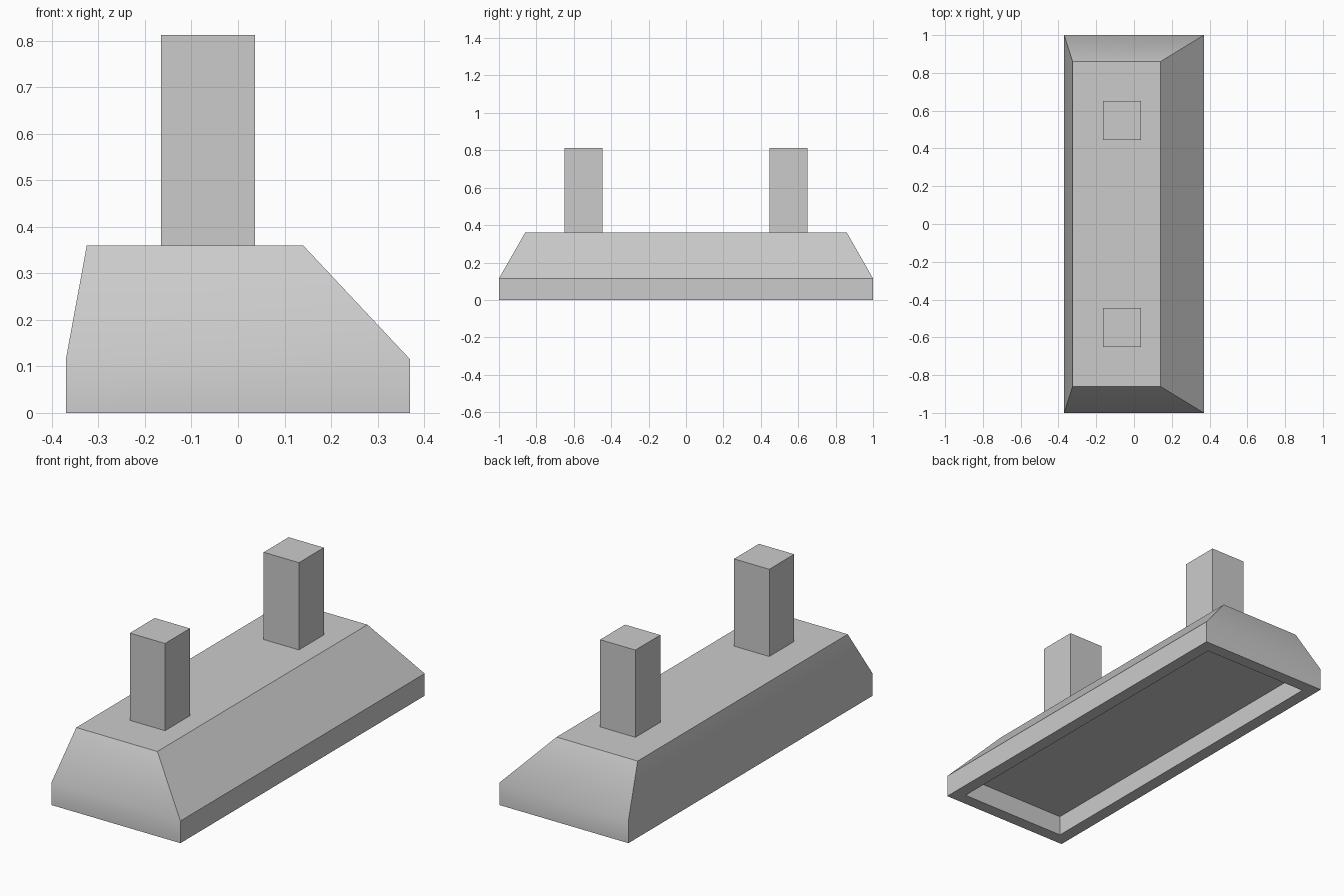
import bpy, bmesh
from math import radians

if "Cube" in bpy.data.objects:
    bpy.data.objects.remove(bpy.data.objects["Cube"])


def make_object(name, bm):
    bmesh.ops.recalc_face_normals(bm, faces=bm.faces)
    mesh = bpy.data.meshes.new(name)
    bm.to_mesh(mesh)
    bm.free()
    obj = bpy.data.objects.new(name, mesh)
    bpy.context.collection.objects.link(obj)
    return obj


def ring(bm, x0, x1, y, z):
    return [bm.verts.new(p) for p in ((x0, -y, z), (x1, -y, z), (x1, y, z), (x0, y, z))]


def loft(name, sections):
    """Closed body through rectangular sections (x0, x1, half_y, z)."""
    bm = bmesh.new()
    rings = [ring(bm, *s) for s in sections]
    for a, b in zip(rings, rings[1:]):
        for i in range(4):
            j = (i + 1) % 4
            bm.faces.new((a[i], a[j], b[j], b[i]))
    bm.faces.new(rings[0])
    bm.faces.new(rings[-1])
    return make_object(name, bm)


# Hood body: recessed underside panel, rim, straight skirt, tapered top
RIM, DEPTH = 0.065, 0.104
hood = loft("hood_body", [
    (-0.37 + RIM, 0.37 - RIM, 1 - RIM, DEPTH),
    (-0.37 + RIM, 0.37 - RIM, 1 - RIM, 0),
    (-0.37, 0.37, 1, 0),
    (-0.37, 0.37, 1, 0.115),
    (-0.325, 0.14, 0.86, 0.36),
])
bpy.context.view_layer.objects.active = hood
hood.select_set(True)
bpy.ops.object.shade_smooth_by_angle(angle=radians(30))

# Pair of square ducts standing on the top
for side, label in ((-1, "front"), (1, "rear")):
    duct = loft(label + "_duct", [(-0.165, 0.037, 0.102, 0.36), (-0.165, 0.037, 0.102, 0.812)])
    duct.location.y = side * 0.548
